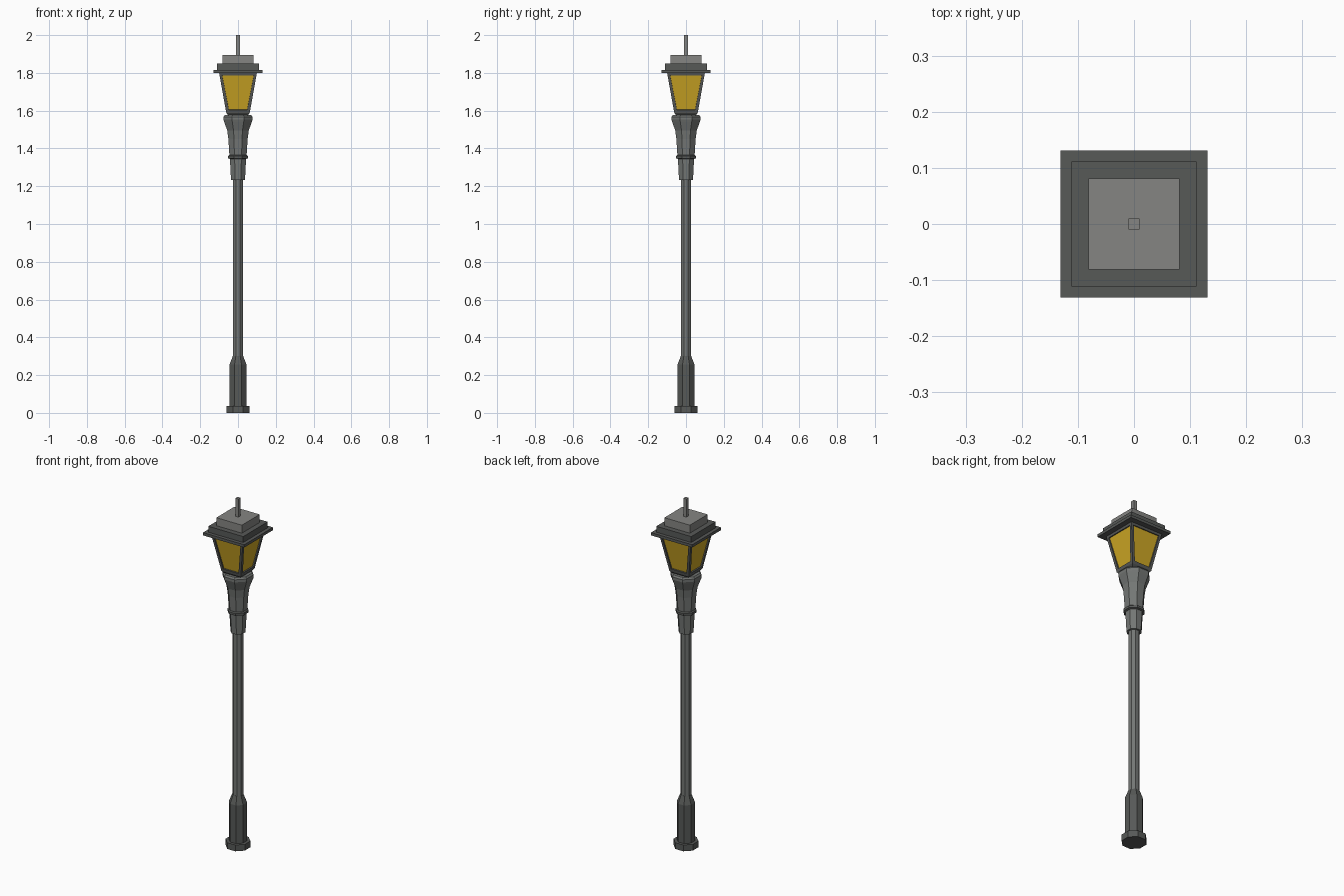
import bpy, bmesh, math

if "Cube" in bpy.data.objects:
    bpy.data.objects.remove(bpy.data.objects["Cube"])


def material(name, rgb):
    m = bpy.data.materials.new(name)
    m.diffuse_color = (*rgb, 1)
    m.use_nodes = True
    m.node_tree.nodes["Principled BSDF"].inputs["Base Color"].default_value = m.diffuse_color
    return m


DARK = material("dark_iron", (0.095, 0.1, 0.096))
MID = material("grey_iron", (0.175, 0.185, 0.178))
LIGHT = material("light_grey", (0.235, 0.235, 0.225))
GLASS = material("amber_glass", (0.62, 0.39, 0.018))


def finish(name, bm, *mats):
    bmesh.ops.recalc_face_normals(bm, faces=bm.faces)
    me = bpy.data.meshes.new(name)
    bm.to_mesh(me)
    bm.free()
    for m in mats:
        me.materials.append(m)
    ob = bpy.data.objects.new(name, me)
    bpy.context.collection.objects.link(ob)
    return ob


def stack(sides, profile):
    """Closed prism through (half width across flats, z) rings."""
    bm = bmesh.new()
    rings = []
    for half, z in profile:
        r = half / math.cos(math.pi / sides)
        angles = [(i + 0.5) * 2 * math.pi / sides for i in range(sides)]
        rings.append([bm.verts.new((r * math.cos(a), r * math.sin(a), z)) for a in angles])
    for a, b in zip(rings, rings[1:]):
        for i in range(sides):
            j = (i + 1) % sides
            bm.faces.new((a[i], a[j], b[j], b[i]))
    bm.faces.new(rings[0][::-1])
    bm.faces.new(rings[-1])
    return bm


# Octagonal foot, pole and flared cup
finish("base", stack(8, [(0.061, 0), (0.061, 0.036), (0.045, 0.036),
                         (0.045, 0.255), (0.028, 0.3)]), DARK)
finish("pole", stack(8, [(0.027, 0.29), (0.027, 1.24)]), MID)
finish("cup", stack(8, [(0.037, 1.233), (0.043, 1.35), (0.046, 1.37), (0.051, 1.45),
                        (0.057, 1.495), (0.073, 1.54), (0.077, 1.552),
                        (0.077, 1.567), (0.07, 1.577)]), MID)
finish("cup_ring", stack(8, [(0.043, 1.344), (0.052, 1.348),
                             (0.052, 1.361), (0.045, 1.366)]), DARK)

# Tapered lantern with recessed glass panes
bm = stack(4, [(0.052, 1.575), (0.062, 1.588), (0.1, 1.8)])
bmesh.ops.recalc_face_normals(bm, faces=bm.faces)
panes = [f for f in bm.faces if f.calc_center_median().z > 1.62 and abs(f.normal.z) < 0.5]
bmesh.ops.inset_individual(bm, faces=panes, thickness=0.021, depth=0)
bmesh.ops.inset_individual(bm, faces=panes, thickness=0.0005, depth=-0.007)
for f in panes:
    f.material_index = 1
finish("lantern", bm, DARK, GLASS)

# Stepped roof and spike
finish("roof_brim", stack(4, [(0.131, 1.8), (0.131, 1.816)]), DARK)
finish("roof_step", stack(4, [(0.111, 1.816), (0.111, 1.85)]), DARK)
finish("roof_cap", stack(4, [(0.081, 1.85), (0.081, 1.896)]), LIGHT)
finish("spike", stack(4, [(0.01, 1.896), (0.01, 2.0)]), LIGHT)
